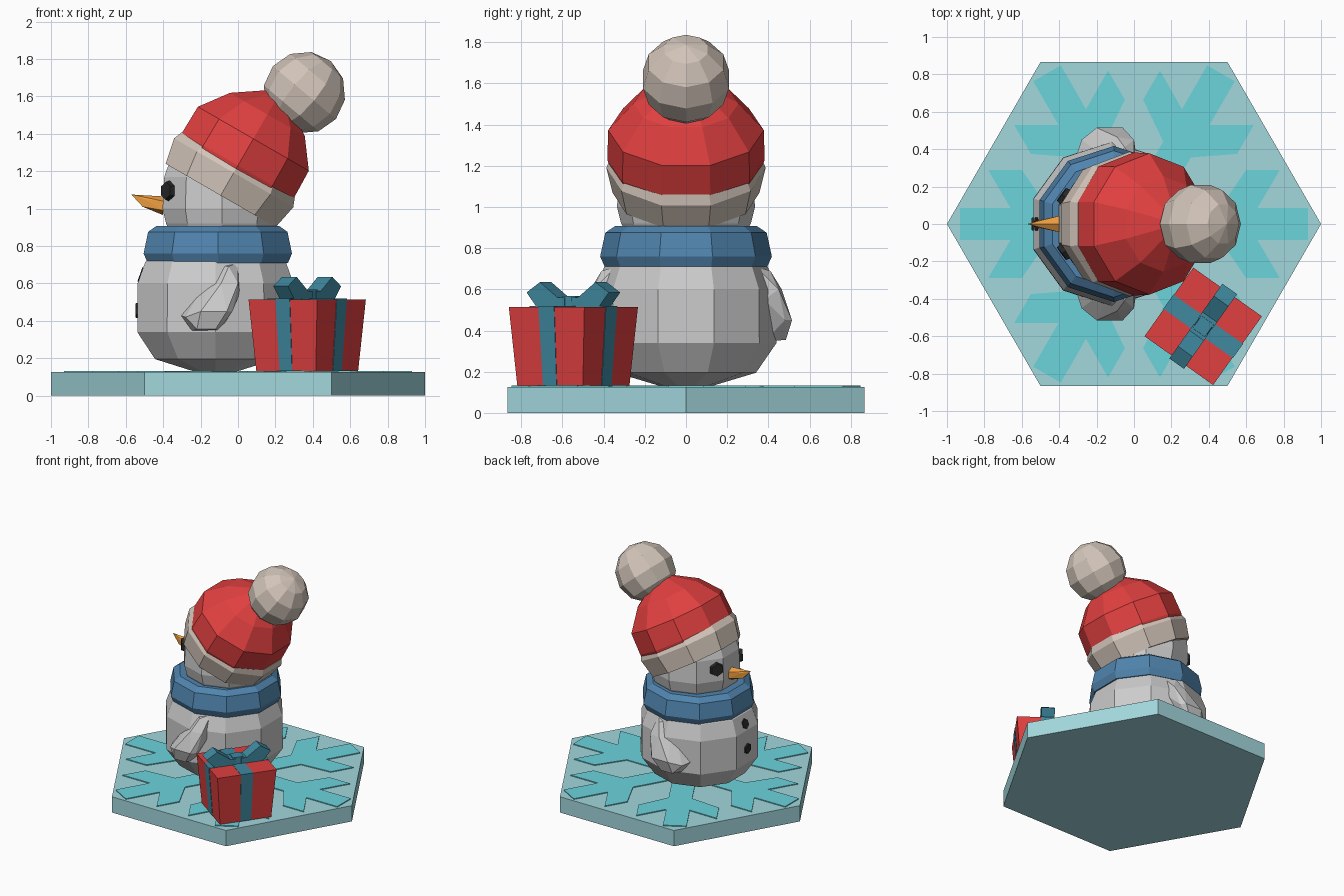
import bpy, bmesh
from math import sin, cos, pi, radians
from mathutils import Matrix, Vector

if "Cube" in bpy.data.objects:
    bpy.data.objects.remove(bpy.data.objects["Cube"])


def material(name, r, g, b):
    m = bpy.data.materials.new(name)
    m.diffuse_color = (r, g, b, 1)
    m.use_nodes = True
    m.node_tree.nodes["Principled BSDF"].inputs["Base Color"].default_value = m.diffuse_color
    return m


ICE = material("ice", .36, .68, .72)
FLAKE = material("flake", .15, .66, .72)
RED = material("red", .75, .05, .05)
CREAM = material("cream", .65, .56, .49)
BLUE = material("blue", .08, .23, .42)
RIBBON = material("ribbon", .05, .25, .35)
ORANGE = material("orange", .85, .34, .05)
BLACK = material("black", .02, .02, .02)
T = Matrix.Translation


def finish(name, bm, mat=None, matrix=Matrix()):
    bm.transform(matrix)
    bmesh.ops.recalc_face_normals(bm, faces=bm.faces[:])
    me = bpy.data.meshes.new(name)
    bm.to_mesh(me)
    bm.free()
    ob = bpy.data.objects.new(name, me)
    bpy.context.collection.objects.link(ob)
    if mat:
        me.materials.append(mat)
    return ob


def lathe(name, profile, mat=None, matrix=Matrix(), n=10):
    """Ten-sided solid from (radius, height) rows, flat ends."""
    bm = bmesh.new()
    rings = [[bm.verts.new((r * cos((i + .5) * 2 * pi / n), r * sin((i + .5) * 2 * pi / n), z))
              for i in range(n)] for r, z in profile]
    for a, b in zip(rings, rings[1:]):
        for i in range(n):
            j = (i + 1) % n
            bm.faces.new((a[i], a[j], b[j], b[i]))
    bm.faces.new(rings[0])
    bm.faces.new(rings[-1])
    return finish(name, bm, mat, matrix)


def prism(name, pts, w0, w1, mat, matrix=Matrix()):
    """Outline extruded from w0 to w1 along local z."""
    bm = bmesh.new()
    lo = [bm.verts.new((u, v, w0)) for u, v in pts]
    hi = [bm.verts.new((u, v, w1)) for u, v in pts]
    bm.faces.new(lo)
    bm.faces.new(hi)
    for i in range(len(pts)):
        j = (i + 1) % len(pts)
        bm.faces.new((lo[i], lo[j], hi[j], hi[i]))
    return finish(name, bm, mat, matrix)


def hull(name, pts, mat=None):
    bm = bmesh.new()
    for p in pts:
        bm.verts.new(p)
    res = bmesh.ops.convex_hull(bm, input=bm.verts[:])
    loose = [v for v in bm.verts if not v.link_faces]
    bmesh.ops.delete(bm, geom=loose, context='VERTS')
    return finish(name, bm, mat)


def frustum(name, x, y, z0, z1, mat, matrix, taper=.868):
    """Box with half sizes x, y at the top and a narrower bottom."""
    pts = [(sx * x * k, sy * y * k, z) for z, k in ((z0, taper), (z1, 1))
           for sx in (-1, 1) for sy in (-1, 1)]
    return hull(name, [matrix @ Vector(p) for p in pts], mat)


def disc(name, loc, normal, r, depth=.03):
    bm = bmesh.new()
    bmesh.ops.create_cone(bm, cap_ends=True, segments=6, radius1=r, radius2=r * .85, depth=depth)
    return finish(name, bm, BLACK, T(loc) @ Vector(normal).to_track_quat('Z', 'Y').to_matrix().to_4x4())


# Hexagonal base with a thin snowflake inlay
prism("base", [(cos(i * pi / 3), sin(i * pi / 3)) for i in range(6)], 0, .125, ICE)
half = [(.15, .085), (.46, .085), (.6, .29), (.78, .29), (.66, .085), (.93, .085)]
outline = half + [(u, -v) for u, v in reversed(half)]
for i in range(6):
    prism("snowflake_arm", outline, .12, .132, FLAKE, Matrix.Rotation(i * pi / 3, 4, 'Z'))

# Body, scarf and head
lathe("body", [(.13, .132), (.34, .195), (.44, .34), (.438, .6), (.395, .715), (.3, .8)],
      None, T((-.12, 0, 0)))
lathe("scarf", [(.3, .71), (.395, .71), (.417, .76), (.392, .875), (.345, .907), (.27, .907)],
      BLUE, T((-.108, 0, 0)))
lathe("head", [(.28, .85), (.315, .92), (.335, 1.0), (.325, 1.17), (.27, 1.32), (.14, 1.4)],
      None, T((-.085, 0, 0)))

# Stubby arms
arm = [(-.12, .33, .70), (0, .34, .71), (.01, .38, .55), (-.10, .38, .345), (-.25, .38, .345),
       (-.31, .36, .43), (-.05, .41, .69), (0, .45, .60), (-.09, .465, .60), (-.03, .48, .45),
       (-.06, .515, .45), (-.20, .515, .45), (-.12, .485, .355), (-.22, .485, .355), (-.28, .45, .42)]
for side, s in (("left", 1), ("right", -1)):
    hull("arm_" + side, [(x, s * y, z) for x, y, z in arm])
    disc("eye_" + side, (-.375, s * .15, 1.095), (-cos(radians(36)), s * sin(radians(36)), .05), .056)

# Carrot nose and buttons
hull("nose", [(-.4, .05 * sin(i * pi / 3), 1.015 + .05 * cos(i * pi / 3)) for i in range(6)]
     + [(-.51, .016, 1.01), (-.51, -.016, 1.01), (-.5, .022, 1.05), (-.5, -.022, 1.05),
        (-.57, 0, 1.075)], ORANGE)
disc("button_top", (-.515, 0, .645), (-1, 0, .35), .045, .02)
disc("button_bottom", (-.537, 0, .455), (-1, 0, 0), .045, .02)

# Tilted hat: brim, crown and bobble
tilt = T((-.093, 0, 1.07)) @ Matrix.Rotation(radians(30), 4, 'Y')
lathe("hat_brim", [(.3, 0), (.357, 0), (.387, .14), (.366, .19), (.3, .19)], CREAM, tilt)
lathe("hat_crown", [(.34, .1), (.364, .185), (.36, .35), (.243, .5), (.08, .605)],
      RED, tilt @ Matrix.Diagonal((1, 1.05, 1, 1)))
bm = bmesh.new()
bmesh.ops.create_uvsphere(bm, u_segments=10, v_segments=6, radius=.22)
finish("hat_bobble", bm, CREAM, T((.355, 0, 1.62)) @ Matrix.Rotation(radians(40), 4, 'Y')
       @ Matrix.Rotation(radians(18), 4, 'Z'))

# Gift box with crossed ribbons
gift = T((.37, -.547, 0)) @ Matrix.Rotation(radians(-35.4), 4, 'Z')
frustum("gift_box", .225, .225, .132, .515, RED, gift)
frustum("gift_ribbon_long", .047, .228, .132, .518, RIBBON, gift)
frustum("gift_ribbon_cross", .228, .047, .132, .518, RIBBON, gift)

# Bow: two mirrored loops and a knot
loop = [(.02, .515), (.19, .52), (.245, .585), (.165, .635), (.06, .56), (.02, .56)]
upright = Matrix(((0, 0, 1, 0), (1, 0, 0, 0), (0, 1, 0, 0), (0, 0, 0, 1)))
for s in (1, -1):
    prism("bow_loop", [(s * u, v) for u, v in loop], -.048, .048, RIBBON, gift @ upright)
frustum("bow_knot", .04, .04, .515, .568, RIBBON, gift, 1.1)
